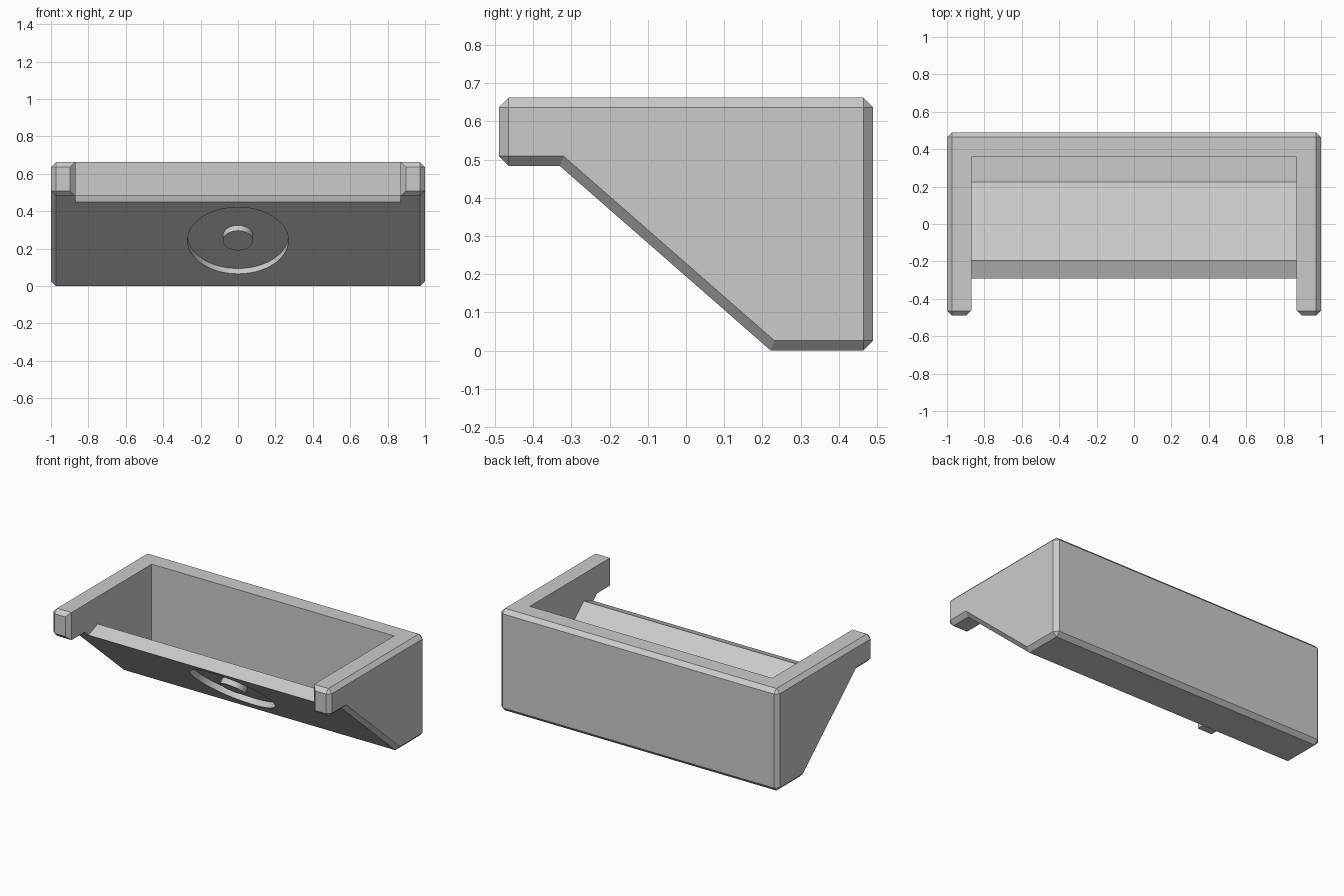
import bpy, bmesh
from mathutils import Vector

if "Cube" in bpy.data.objects:
    bpy.data.objects.remove(bpy.data.objects["Cube"], do_unlink=True)

grey = bpy.data.materials.new("plain grey")
grey.use_nodes = True
grey.diffuse_color = (0.6, 0.6, 0.6, 1)
grey.node_tree.nodes["Principled BSDF"].inputs["Base Color"].default_value = grey.diffuse_color


def add_object(name, bm):
    bmesh.ops.recalc_face_normals(bm, faces=bm.faces)
    mesh = bpy.data.meshes.new(name)
    bm.to_mesh(mesh)
    bm.free()
    mesh.materials.append(grey)
    obj = bpy.data.objects.new(name, mesh)
    bpy.context.collection.objects.link(obj)
    return obj


def prism(name, points, sweep):
    """Extrude a closed outline along a vector."""
    bm = bmesh.new()
    face = bm.faces.new([bm.verts.new(p) for p in points])
    result = bmesh.ops.extrude_face_region(bm, geom=[face])
    moved = [g for g in result["geom"] if isinstance(g, bmesh.types.BMVert)]
    bmesh.ops.translate(bm, verts=moved, vec=sweep)
    return add_object(name, bm)


def disc(name, radius, centre, axis, bottom, top):
    """Cylinder between two distances along an axis through centre."""
    bm = bmesh.new()
    bmesh.ops.create_cone(bm, cap_ends=True, segments=64, radius1=radius,
                          radius2=radius, depth=top - bottom)
    obj = add_object(name, bm)
    turn = axis.to_track_quat("Z", "Y").to_matrix().to_4x4()
    obj.data.transform(turn)
    obj.data.transform(turn.Translation(centre + axis * (top + bottom) / 2))
    return obj


def apply_modifier(obj, kind, **settings):
    mod = obj.modifiers.new(kind.title(), kind)
    for key, value in settings.items():
        setattr(mod, key, value)
    bpy.context.view_layer.objects.active = obj
    bpy.ops.object.modifier_apply(modifier=mod.name)


def cut(obj, cutter):
    apply_modifier(obj, "BOOLEAN", operation="DIFFERENCE", solver="EXACT", object=cutter)
    bpy.data.objects.remove(cutter, do_unlink=True)


# Solid body with sloping front underside, chamfered on its outer edges
chamfer = 0.026
slope_foot, slope_head = Vector((0, 0.222, 0)), Vector((0, -0.33, 0.483))
outline = [(-0.49, 0.662), (0.49, 0.662), (0.49, 0), slope_foot.yz, slope_head.yz, (-0.49, 0.483)]
body = prism("bin_body", [(-1, y, z) for y, z in outline], (2, 0, 0))
apply_modifier(body, "BEVEL", width=chamfer, segments=1, limit_method="ANGLE", angle_limit=1.0)

# Cavity, open at the top and between the arms, leaving a tilted front rim
cavity = [(0.358, 1), (0.358, 0.117), (0.225, 0.117), (-0.195, 0.485),
          (-0.29, 0.45), (-0.7, 0.3), (-0.7, 1)]
cut(body, prism("cavity_cutter", [(-0.87, y, z) for y, z in cavity], (1.74, 0, 0)))

# Chamfers on the inner front corners of the arms
for side in (-1, 1):
    corner = [(0.86, -0.453), (0.917, -0.51), (0.86, -0.51)]
    cut(body, prism("arm_cutter", [(side * x, y, 0.3) for x, y in corner], (0, 0, 0.7)))

# Round recess in the sloping face, with a flush central boss
slope = slope_head - slope_foot
centre = slope_foot + slope * 0.503
outward = Vector((0, -slope.z, slope.y)).normalized()
depth = 0.038
cut(body, disc("recess_cutter", 0.27, centre, outward, -depth, 0.1))
boss = disc("recess_boss", 0.08, centre, outward, -depth - 0.008, 0)

# Smooth the round walls only
for obj in (body, boss):
    bpy.ops.object.select_all(action="DESELECT")
    obj.select_set(True)
    bpy.context.view_layer.objects.active = obj
    bpy.ops.object.shade_smooth_by_angle(angle=0.35)
